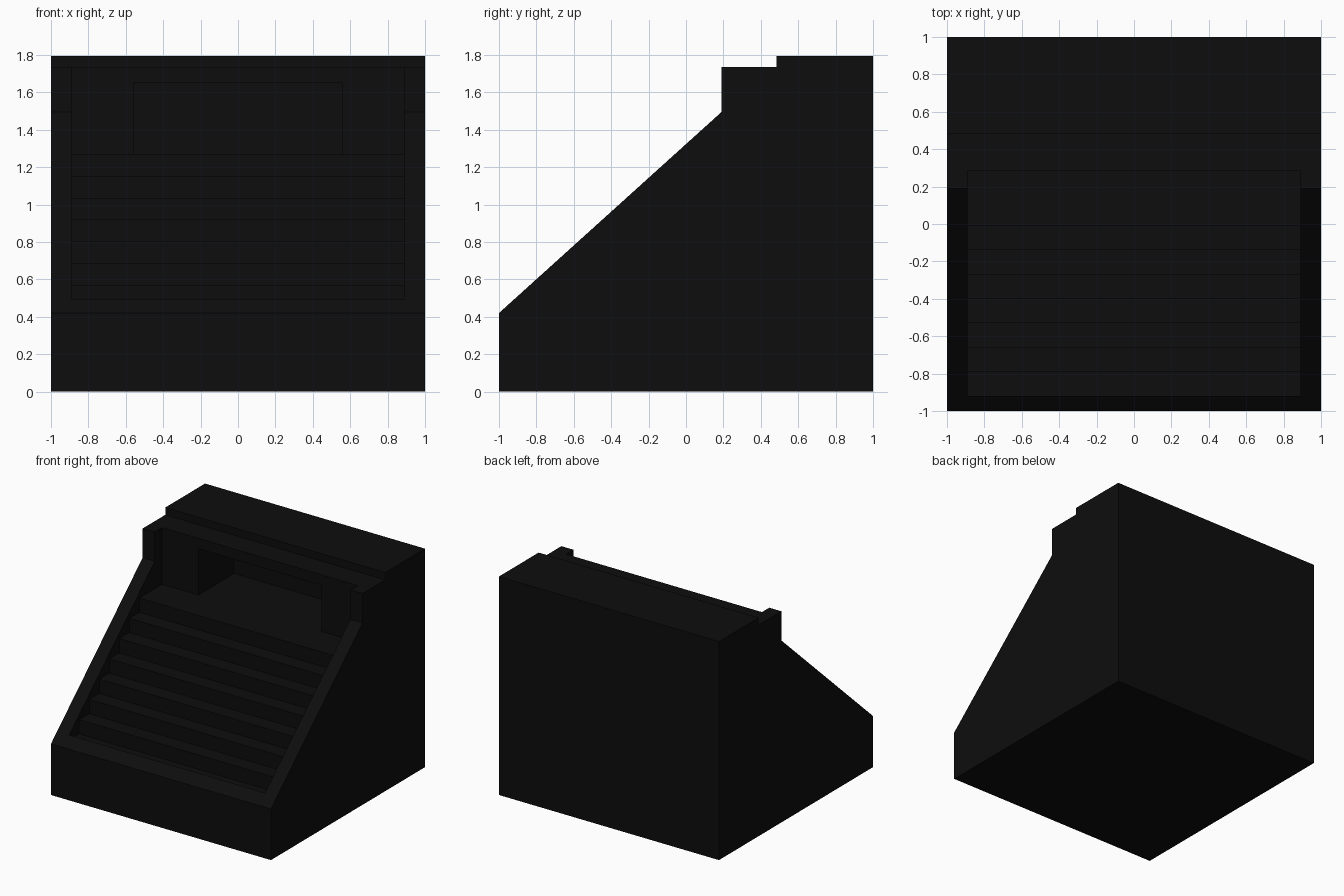
import bpy, bmesh

if "Cube" in bpy.data.objects:
    bpy.data.objects.remove(bpy.data.objects["Cube"])

black = bpy.data.materials.new("matte black")
black.diffuse_color = (0.004, 0.004, 0.004, 1)
black.use_nodes = True
black.node_tree.nodes["Principled BSDF"].inputs["Base Color"].default_value = black.diffuse_color


def prism(name, profile, half_width):
    """Extrude a (y, z) side profile symmetrically along x."""
    bm = bmesh.new()
    face = bm.faces.new([bm.verts.new((-half_width, y, z)) for y, z in profile])
    ext = bmesh.ops.extrude_face_region(bm, geom=[face])
    verts = [v for v in ext["geom"] if isinstance(v, bmesh.types.BMVert)]
    bmesh.ops.translate(bm, verts=verts, vec=(2 * half_width, 0, 0))
    bmesh.ops.recalc_face_normals(bm, faces=bm.faces)
    me = bpy.data.meshes.new(name)
    bm.to_mesh(me)
    bm.free()
    me.materials.append(black)
    ob = bpy.data.objects.new(name, me)
    bpy.context.collection.objects.link(ob)
    return ob


# Solid body with sloping sides, pillars and raised roof
body = prism("stair_block", [(-1, 0), (-1, 0.42), (0.19, 1.495), (0.19, 1.735),
                             (0.485, 1.735), (0.485, 1.795), (1, 1.795), (1, 0)], 1.0)

# Stairwell: seven treads up to a landing
run, rise, steps = 0.13, 0.117, 7
top_y, top_z = -0.01, 1.27
stairs = [(0.285, 2.2), (0.285, top_z), (top_y, top_z)]
for k in range(1, steps + 1):
    z = top_z - rise * k
    stairs += [(top_y - run * (k - 1), z), (top_y - run * k, z)]
stairs.append((top_y - run * steps, 2.2))
stairwell = prism("stairwell_cutter", stairs, 0.89)

# Doorway recess behind the landing
doorway = prism("doorway_cutter", [(0.2, top_z), (0.2, 1.65), (0.75, 1.65), (0.75, top_z)], 0.56)

for cutter in (stairwell, doorway):
    mod = body.modifiers.new(cutter.name, 'BOOLEAN')
    mod.operation = 'DIFFERENCE'
    mod.solver = 'EXACT'
    mod.object = cutter
    cutter.hide_render = True
    cutter.display_type = 'WIRE'
